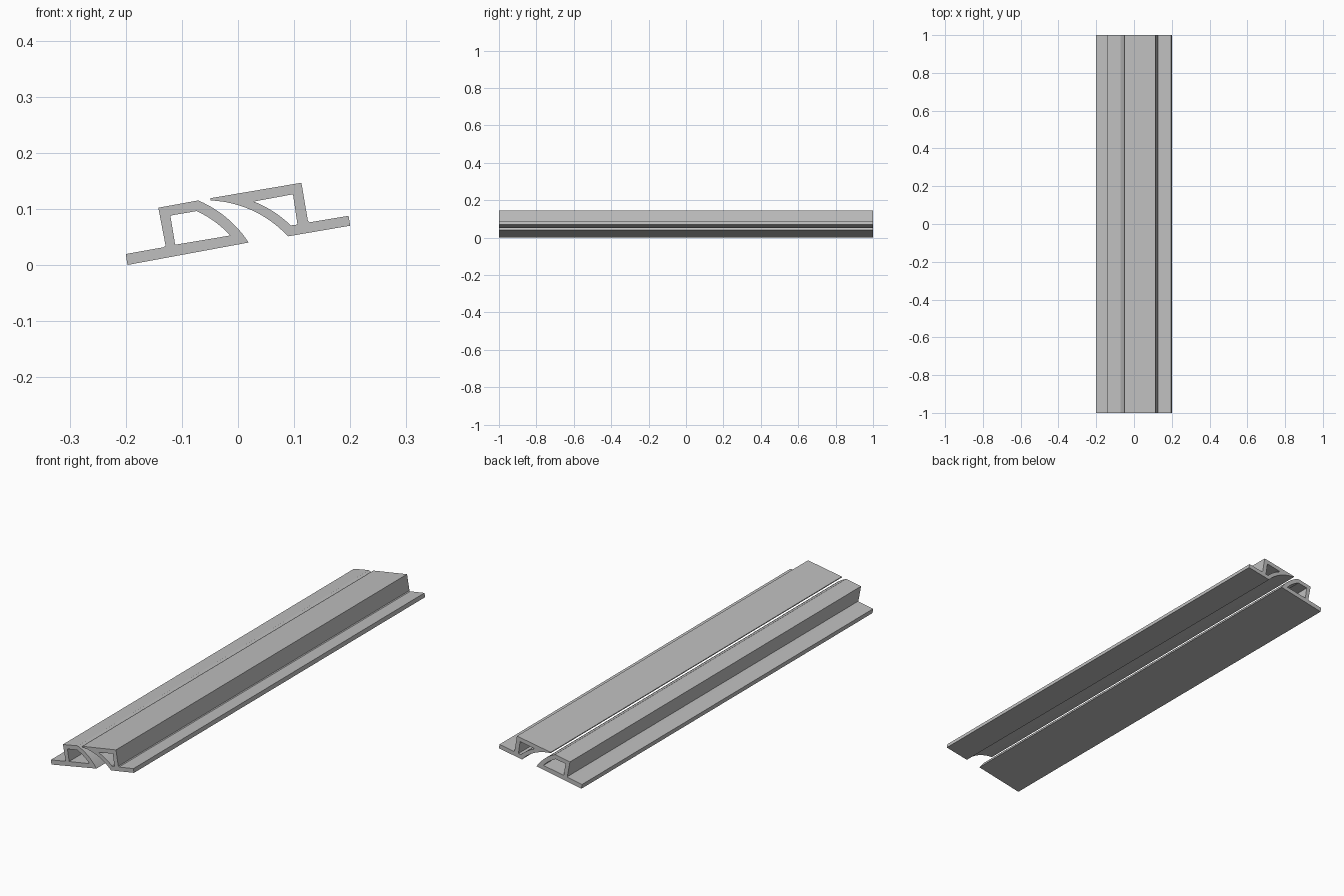
import bpy, bmesh, math
from mathutils import Vector, Matrix

if "Cube" in bpy.data.objects:
    bpy.data.objects.remove(bpy.data.objects["Cube"])

metal = bpy.data.materials.new("grey_metal")
metal.diffuse_color = (0.52, 0.52, 0.52, 1)
metal.use_nodes = True
metal.node_tree.nodes["Principled BSDF"].inputs["Base Color"].default_value = metal.diffuse_color


def arc(a, m, b, n=12):
    """Points on the circle through a, m and b, from a to b."""
    a, m, b = Vector(a), Vector(m), Vector(b)
    u, v = m - a, b - a
    d = 2 * (u.x * v.y - u.y * v.x)
    c = a + Vector((v.y * u.length_squared - u.y * v.length_squared,
                    u.x * v.length_squared - v.x * u.length_squared)) / d
    p, q = a - c, b - c
    sweep = math.atan2(p.x * q.y - p.y * q.x, p.dot(q))
    return [tuple(c + Matrix.Rotation(sweep * i / n, 2) @ p) for i in range(n + 1)]


def extrusion(name, *loops):
    """Extrude an outline with holes along y, from -1 to 1."""
    cu = bpy.data.curves.new(name, 'CURVE')
    cu.dimensions, cu.fill_mode, cu.extrude = '2D', 'BOTH', 1.0
    for pts in loops:
        sp = cu.splines.new('POLY')
        sp.points.add(len(pts) - 1)
        for p, (x, z) in zip(sp.points, pts):
            p.co = (x, z, 0, 1)
        sp.use_cyclic_u = True
    ob = bpy.data.objects.new(name, cu)
    bpy.context.collection.objects.link(ob)
    bpy.ops.object.select_all(action='DESELECT')
    ob.select_set(True)
    bpy.context.view_layer.objects.active = ob
    bpy.ops.object.convert(target='MESH')
    ob = bpy.context.view_layer.objects.active
    bm = bmesh.new()
    bm.from_mesh(ob.data)
    bmesh.ops.remove_doubles(bm, verts=bm.verts, dist=0.0002)
    bm.transform(Matrix.Rotation(math.pi / 2, 4, 'X'))
    bmesh.ops.recalc_face_normals(bm, faces=bm.faces)
    bm.to_mesh(ob.data)
    bm.free()
    ob.data.materials.clear()
    ob.data.materials.append(metal)
    bpy.ops.object.shade_smooth_by_angle(angle=math.radians(25))


# Lower rail: flange, hollow box and convex curved nose
extrusion("lower_rail",
          [(-0.2, 0.0195), (-0.133, 0.0315), (-0.129, 0.034), (-0.142, 0.102)]
          + arc((-0.071, 0.115), (-0.019, 0.083), (0.019, 0.040))
          + [(-0.197, 0.0)],
          [(-0.112, 0.036), (-0.1205, 0.088)]
          + arc((-0.074, 0.096), (-0.042, 0.0775), (-0.014, 0.0525)))

# Upper rail: flange, hollow wedge and concave curved underside
extrusion("upper_rail",
          [(-0.049, 0.119), (0.113, 0.1465), (0.1245, 0.079), (0.128, 0.076),
           (0.197, 0.0875), (0.2, 0.070)]
          + arc((0.089, 0.051), (0.030, 0.095), (-0.049, 0.115)),
          [(0.098, 0.126), (0.106, 0.072)]
          + arc((0.094, 0.0705), (0.064, 0.0945), (0.028, 0.113)))
